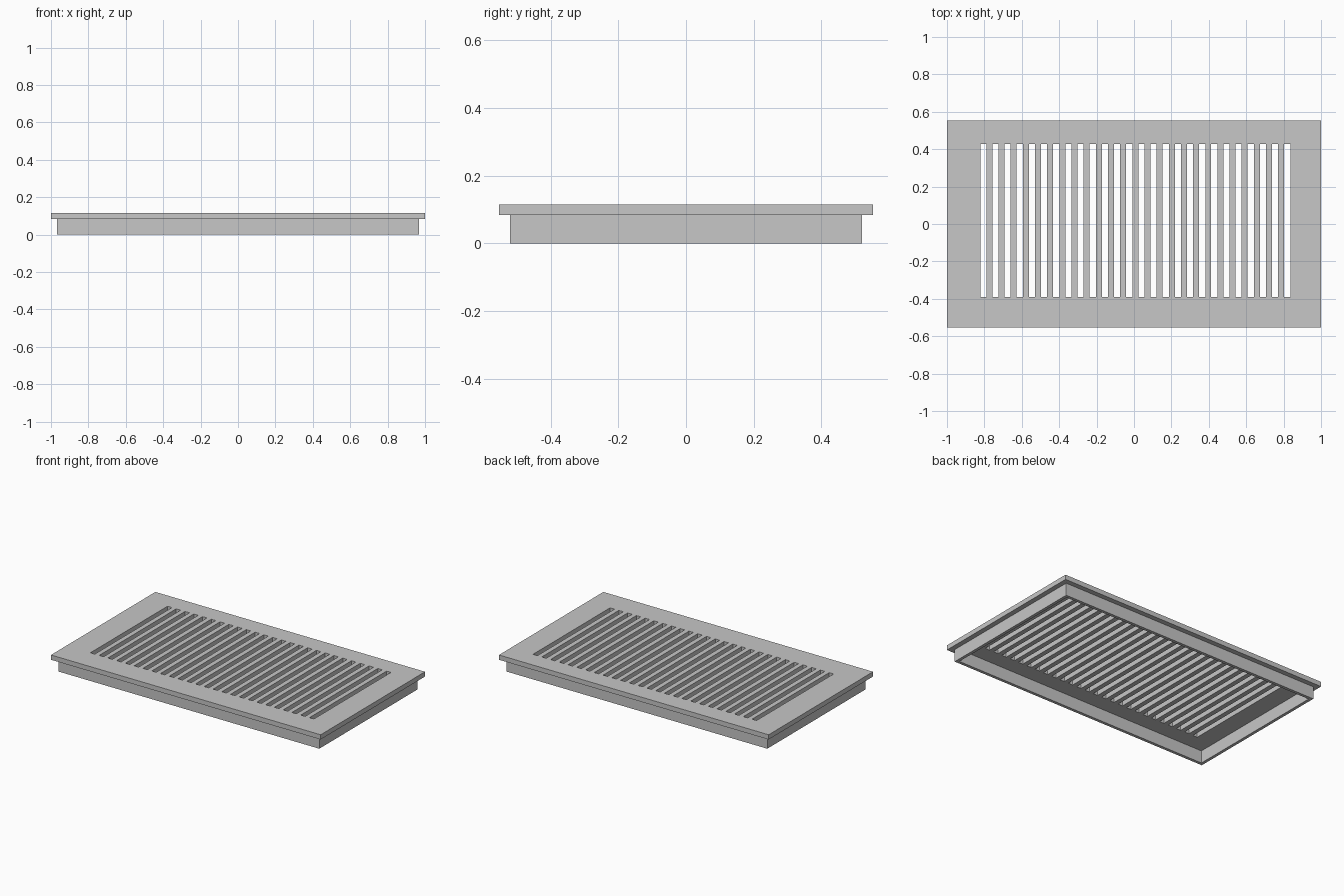
import bpy
import bmesh

cube = bpy.data.objects.get("Cube")
if cube:
    bpy.data.objects.remove(cube, do_unlink=True)

# Single painted metal colour
GREY = (0.57, 0.57, 0.57, 1.0)
metal = bpy.data.materials.new("grey_metal")
metal.use_nodes = True
metal.diffuse_color = GREY
metal.node_tree.nodes["Principled BSDF"].inputs["Base Color"].default_value = GREY


def pierced_slab(name, xs, ys, z0, z1, is_hole):
    """Slab on a grid of cut lines, leaving out the cells that are holes."""
    bm = bmesh.new()
    grid = [[bm.verts.new((x, y, z0)) for y in ys] for x in xs]
    for i in range(len(xs) - 1):
        for j in range(len(ys) - 1):
            if not is_hole(i, j):
                bm.faces.new((grid[i][j], grid[i + 1][j],
                              grid[i + 1][j + 1], grid[i][j + 1]))
    top = bmesh.ops.extrude_face_region(bm, geom=bm.faces[:], use_keep_orig=True)
    raised = [g for g in top["geom"] if isinstance(g, bmesh.types.BMVert)]
    bmesh.ops.translate(bm, verts=raised, vec=(0, 0, z1 - z0))
    bmesh.ops.recalc_face_normals(bm, faces=bm.faces[:])
    mesh = bpy.data.meshes.new(name)
    bm.to_mesh(mesh)
    bm.free()
    mesh.materials.append(metal)
    obj = bpy.data.objects.new(name, mesh)
    bpy.context.collection.objects.link(obj)
    return obj


# Face plate with a row of long narrow slots
SLOTS, FIRST, PITCH, WIDTH = 26, -0.822, 0.065, 0.033
xs = [-1.0]
for k in range(SLOTS):
    left = FIRST + k * PITCH
    xs += [left, left + WIDTH]
xs.append(1.0)
pierced_slab("slotted_face_plate", xs, [-0.553, -0.39, 0.427, 0.553],
             0.083, 0.115, lambda i, j: i % 2 == 1 and j == 1)

# Thin-walled collar below the plate, open at the bottom
WALL, HALF_X, HALF_Y = 0.02, 0.967, 0.52
pierced_slab("collar",
             [-HALF_X, WALL - HALF_X, HALF_X - WALL, HALF_X],
             [-HALF_Y, WALL - HALF_Y, HALF_Y - WALL, HALF_Y],
             0.0, 0.083, lambda i, j: i == 1 and j == 1)
